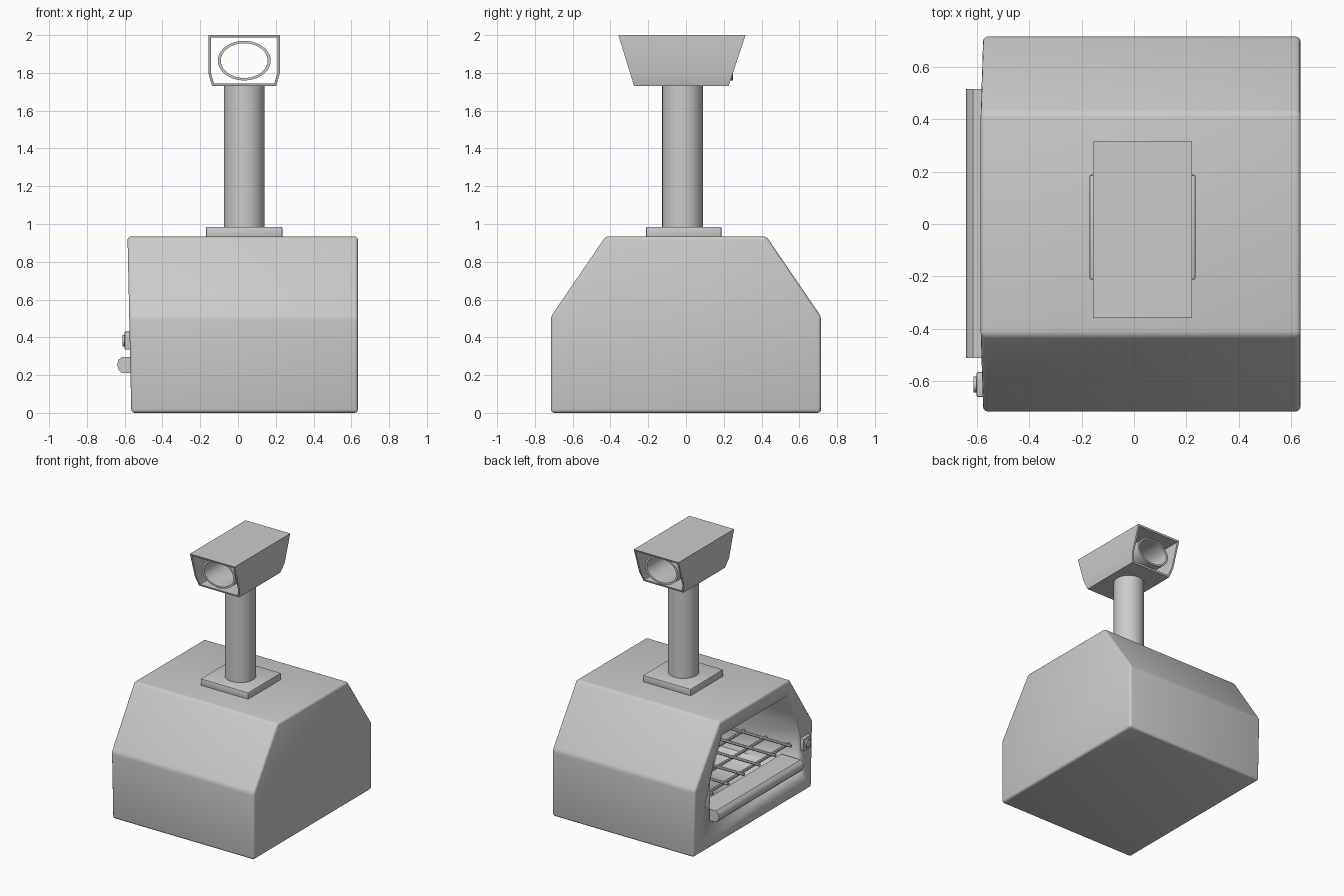
import bpy, bmesh, math
from mathutils import Vector

if "Cube" in bpy.data.objects:
    bpy.data.objects.remove(bpy.data.objects["Cube"])

CX, CY = 0.033, -0.018   # chimney axis


def finish(name, bm, bevel=0.0, segs=2):
    if bevel:
        bmesh.ops.bevel(bm, geom=bm.edges[:], offset=bevel, segments=segs,
                        profile=0.5, affect='EDGES')
    bmesh.ops.recalc_face_normals(bm, faces=bm.faces[:])
    me = bpy.data.meshes.new(name)
    bm.to_mesh(me)
    bm.free()
    ob = bpy.data.objects.new(name, me)
    bpy.context.collection.objects.link(ob)
    me.shade_smooth()
    bpy.ops.object.select_all(action='DESELECT')
    ob.select_set(True)
    bpy.context.view_layer.objects.active = ob
    bpy.ops.object.shade_smooth_by_angle(angle=math.radians(32))
    return ob


def loft(name, loops, closed=False, bevel=0.0, segs=2):
    """Skin consecutive point loops; closed joins last to first, else caps the ends."""
    bm = bmesh.new()
    rows = [[bm.verts.new(p) for p in lp] for lp in loops]
    n = len(rows[0])
    pairs = list(zip(rows, rows[1:])) + ([(rows[-1], rows[0])] if closed else [])
    for a, b in pairs:
        for i in range(n):
            j = (i + 1) % n
            bm.faces.new((a[i], a[j], b[j], b[i]))
    if not closed:
        bm.faces.new(rows[0])
        bm.faces.new(rows[-1])
    return finish(name, bm, bevel, segs)


def box(name, lo, hi, bevel=0.0):
    xs = [[(x, lo[1], lo[2]), (x, hi[1], lo[2]), (x, hi[1], hi[2]), (x, lo[1], hi[2])]
          for x in (lo[0], hi[0])]
    return loft(name, xs, bevel=bevel)


def rod(name, a, b, r, sides=12):
    a, b = Vector(a), Vector(b)
    q = (b - a).to_track_quat('Z', 'Y')
    ring = [q @ Vector((r * math.cos(t), r * math.sin(t), 0))
            for t in (2 * math.pi * i / sides for i in range(sides))]
    return loft(name, [[a + p for p in ring], [b + p for p in ring]])


# Oven body: chamfered profile, door side leaning in slightly at the bottom
outer = [(-.715, 0), (.715, 0), (.715, .51), (.425, .935), (-.425, .935), (-.715, .51)]
body = loft("oven_body", [[(-.565 - .02 * z / .935, y, z) for y, z in outer],
                          [(.635, y, z) for y, z in outer]], bevel=.018, segs=3)

# Oven chamber cut through the left side
inner = [(-.53, .21), (.53, .21), (.53, .53), (.395, .825), (-.395, .825), (-.53, .53)]
cutter = loft("chamber_cutter", [[(x, y, z) for y, z in inner] for x in (-.8, .54)])
cut = body.modifiers.new("chamber", 'BOOLEAN')
cut.operation, cut.solver, cut.object = 'DIFFERENCE', 'EXACT', cutter
bpy.context.view_layer.objects.active = body
bpy.ops.object.modifier_apply(modifier=cut.name)
bpy.data.objects.remove(cutter)

# Ledge with a rounded nose under the opening
nose = [(-.45, .21), (-.615, .21), (-.633, .23), (-.64, .255), (-.633, .28), (-.615, .297), (-.45, .297)]
loft("opening_ledge", [[(x, y, z) for x, z in nose] for y in (-.512, .515)])

# Grill rods in both directions
for i in range(6):
    y = -.475 + .19 * i
    rod("grill_long_rod", (-.56, y, .40), (.545, y, .40), .011, 8)
for i in range(6):
    x = -.50 + .19 * i
    rod("grill_cross_rod", (x, -.535, .382), (x, .535, .382), .011, 8)

# Control knob on its square plate
box("knob_plate", (-.60, -.66, .335), (-.56, -.565, .43), .004)
rod("control_knob", (-.56, -.612, .382), (-.612, -.612, .382), .03, 20)

# Chimney base plate and pipe
box("chimney_base", (-.17, -.212, .925), (.235, .188, .985), .007)
rod("chimney_pipe", (CX, CY, .97), (CX, CY, 1.738), .108, 40)

# Hollow hood with slanted open ends
hood_out = [(-.157, 2), (.222, 2), (.222, 1.8), (.202, 1.73), (-.137, 1.73), (-.157, 1.8)]
hood_in = [(-.144, 1.987), (.209, 1.987), (.209, 1.802), (.192, 1.743), (-.127, 1.743), (-.144, 1.802)]


def hood_loop(profile, end):
    def y(z):
        k = (z - 1.73) / .27
        return -.275 - .083 * k if end < 0 else .225 + .09 * k
    return [(x, y(z), z) for x, z in profile]


loft("chimney_hood", [hood_loop(hood_out, -1), hood_loop(hood_out, 1),
                      hood_loop(hood_in, 1), hood_loop(hood_in, -1)], closed=True)


# Oval flue tube through the hood
def oval(y, rx, rz, n=40):
    return [(CX + rx * math.cos(2 * math.pi * i / n), y,
             1.865 + rz * math.sin(2 * math.pi * i / n)) for i in range(n)]


loft("flue_tube", [oval(-.28, .14, .105), oval(.25, .14, .105),
                   oval(.25, .124, .092), oval(-.28, .124, .092)], closed=True)
